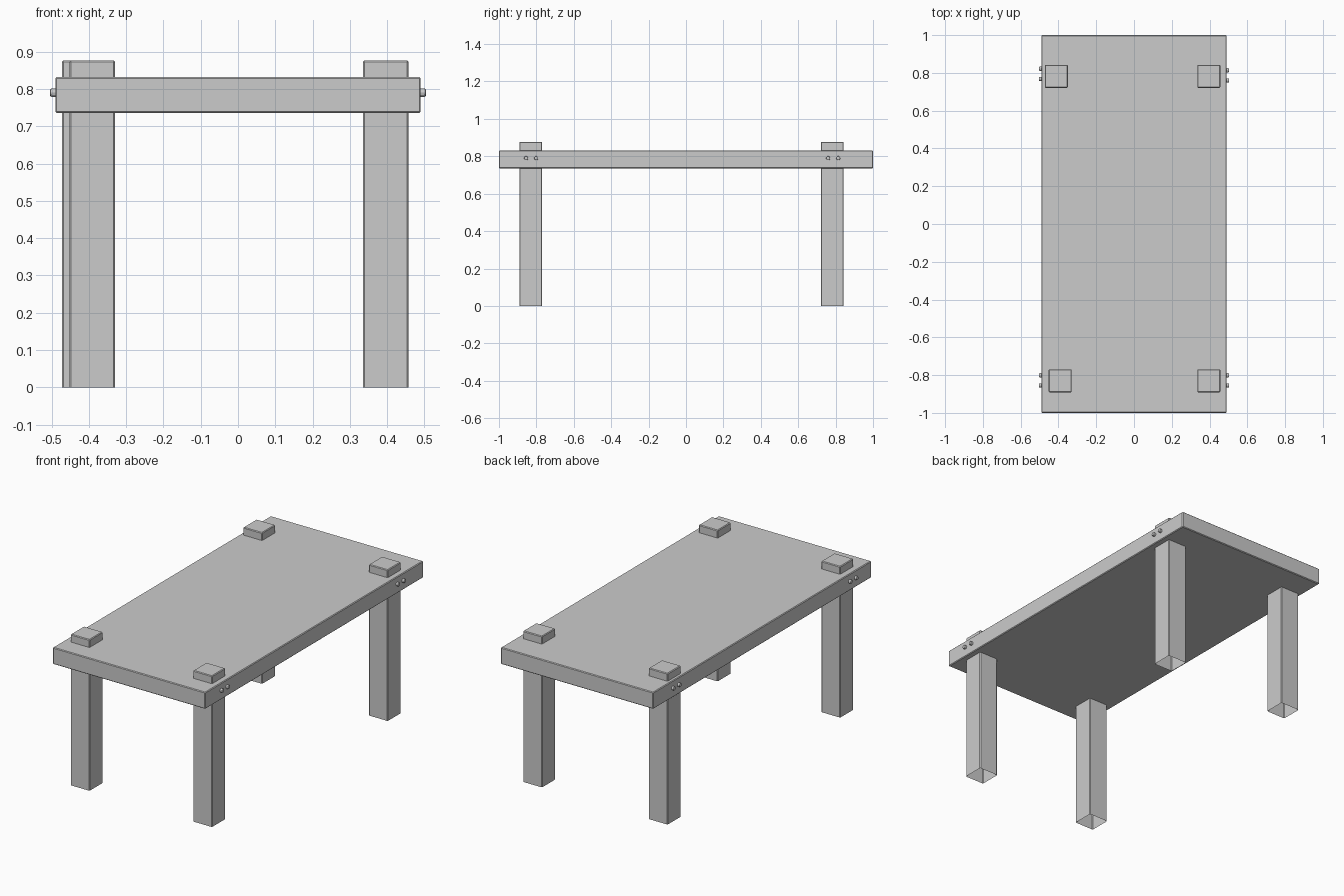
import bpy, bmesh
from math import pi

if "Cube" in bpy.data.objects:
    bpy.data.objects.remove(bpy.data.objects["Cube"])


def box(name, x, y, z, bevel, open_bottom=False):
    """Bevelled box spanning the given (min, max) ranges."""
    bm = bmesh.new()
    bmesh.ops.create_cube(bm, size=1)
    for v in bm.verts:
        for i, (lo, hi) in enumerate((x, y, z)):
            v.co[i] = hi if v.co[i] > 0 else lo
    edges = [e for e in bm.edges
             if not (open_bottom and all(v.co.z == z[0] for v in e.verts))]
    bmesh.ops.bevel(bm, geom=edges, offset=bevel, segments=1,
                    affect='EDGES', profile=0.5)
    if open_bottom:
        bottom = [f for f in bm.faces if all(v.co.z < z[0] + 1e-4 for v in f.verts)]
        bmesh.ops.delete(bm, geom=bottom, context='FACES')
    mesh = bpy.data.meshes.new(name)
    bm.to_mesh(mesh)
    bm.free()
    obj = bpy.data.objects.new(name, mesh)
    bpy.context.collection.objects.link(obj)
    return obj


def bolt(name, side, y):
    """Domed bolt head on a long edge of the tabletop."""
    bpy.ops.mesh.primitive_cylinder_add(vertices=12, radius=0.011, depth=0.025,
                                        location=(side * 0.4915, y, 0.79),
                                        rotation=(0, pi / 2, 0))
    obj = bpy.context.object
    obj.name = name
    mod = obj.modifiers.new("rounded_rim", 'BEVEL')
    mod.width = 0.004
    mod.segments = 2


# Tabletop
box("tabletop", (-0.49, 0.49), (-1, 1), (0.735, 0.832), 0.004)

# Legs pass through the top; each has a pair of bolts (x centre, y centre, bolt y centre)
W = 0.061
legs = {
    "front_left": (-0.391, -0.83, -0.828),
    "front_right": (0.396, -0.83, -0.828),
    "back_left": (-0.411, 0.782, 0.795),
    "back_right": (0.396, 0.782, 0.787),
}
for place, (x, y, bolt_y) in legs.items():
    box(place + "_leg", (x - W, x + W), (y - W, y + W), (0, 0.877), 0.004, True)
    for n, dy in enumerate((-0.027, 0.027), 1):
        bolt(f"{place}_bolt_{n}", 1 if x > 0 else -1, bolt_y + dy)
